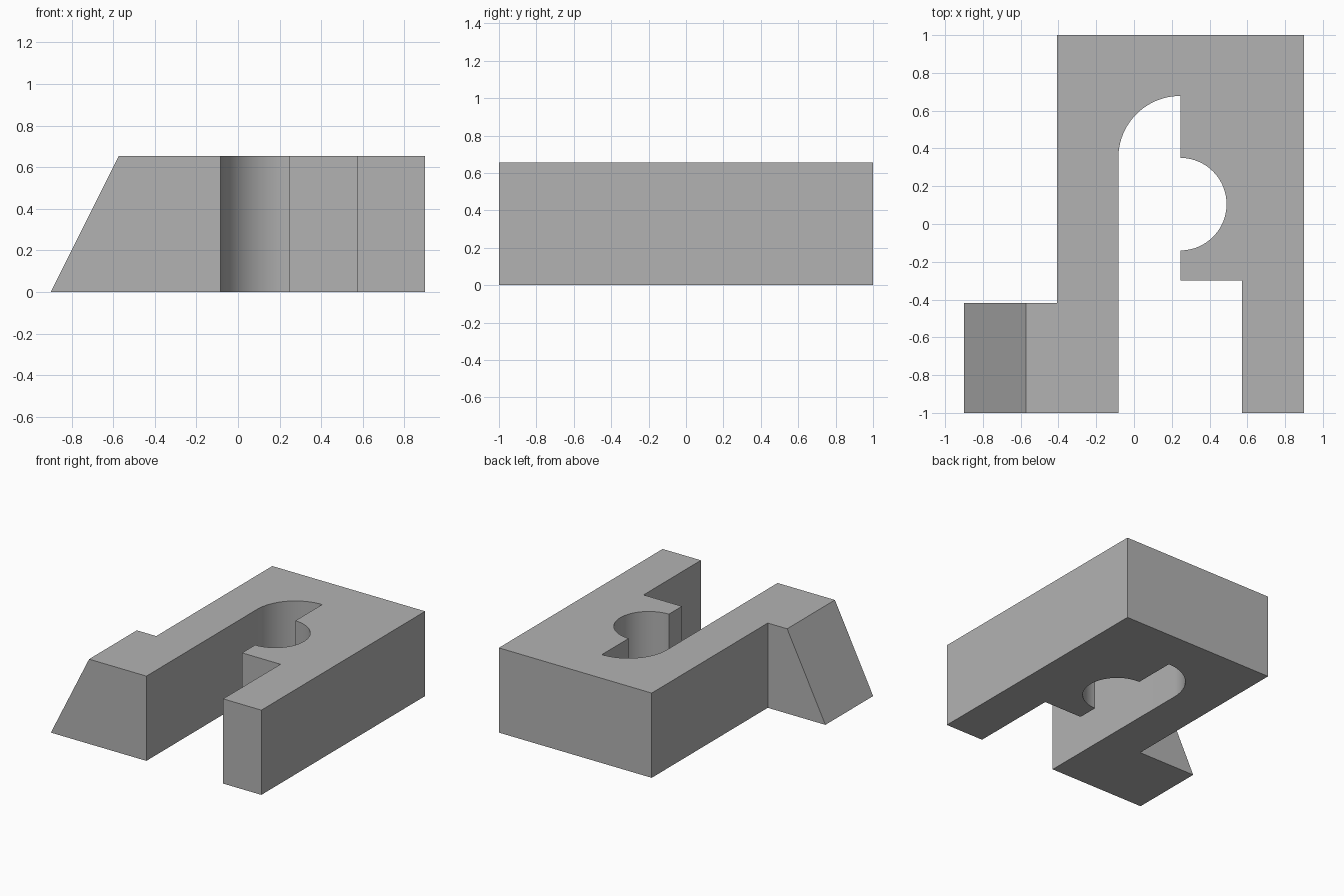
import bpy, bmesh
from math import cos, sin, radians

cube = bpy.data.objects.get("Cube")
if cube:
    bpy.data.objects.remove(cube, do_unlink=True)

HEIGHT = 0.655
LEFT, RIGHT = -0.9, 0.9
SLOT_LEFT, SLOT_STEP = -0.083, 0.245
RAMP_TOP = -0.573


def arc(cx, cy, r, start, end, steps):
    """Points along a circular arc, both ends included."""
    angles = [radians(start + (end - start) * i / steps) for i in range(steps + 1)]
    return [(cx + r * cos(a), cy + r * sin(a)) for a in angles]


# Plan outline, walked around the outside and then into the slot
outline = [(RIGHT, -1), (RIGHT, 1), (-0.407, 1), (-0.407, -0.417),
           (LEFT, -0.417), (LEFT, -1), (SLOT_LEFT, -1)]
outline += arc(SLOT_STEP, 0.35, SLOT_STEP - SLOT_LEFT, 180, 90, 24)   # rounded slot end
outline += arc(SLOT_STEP, 0.105, 0.245, 90, -90, 48)                  # round side pocket
outline += [(SLOT_STEP, -0.3), (0.573, -0.3), (0.573, -1)]

# Extrude the outline into the block
bm = bmesh.new()
base = bm.faces.new([bm.verts.new((x, y, 0)) for x, y in outline])
result = bmesh.ops.extrude_face_region(bm, geom=[base], use_keep_orig=True)
top = [v for v in result["geom"] if isinstance(v, bmesh.types.BMVert)]
bmesh.ops.translate(bm, verts=top, vec=(0, 0, HEIGHT))

# Pull the top of the foot inward to form its ramp
for v in top:
    if abs(v.co.x - LEFT) < 0.001:
        v.co.x = RAMP_TOP
bmesh.ops.recalc_face_normals(bm, faces=bm.faces)

mesh = bpy.data.meshes.new("slotted_block")
bm.to_mesh(mesh)
bm.free()
block = bpy.data.objects.new("slotted_block", mesh)
bpy.context.collection.objects.link(block)

# Plain grey material
grey = bpy.data.materials.new("plain_grey")
grey.use_nodes = True
colour = (0.45, 0.45, 0.45, 1)
grey.diffuse_color = colour
grey.node_tree.nodes["Principled BSDF"].inputs["Base Color"].default_value = colour
mesh.materials.append(grey)

# Smooth curved walls, crisp corners
bpy.ops.object.select_all(action="DESELECT")
block.select_set(True)
bpy.context.view_layer.objects.active = block
bpy.ops.object.shade_smooth_by_angle(angle=radians(30))
